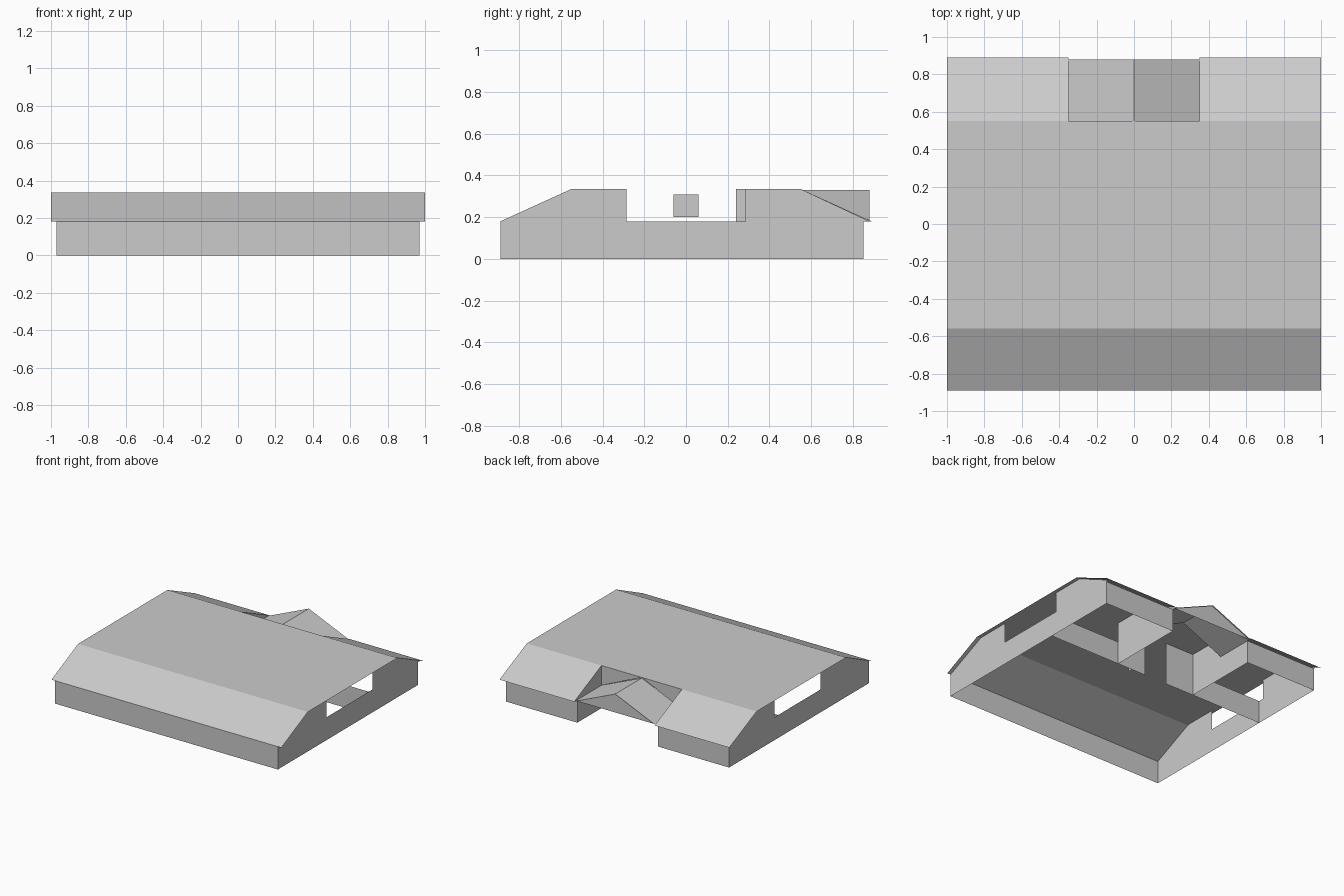
import bpy

if "Cube" in bpy.data.objects:
    bpy.data.objects.remove(bpy.data.objects["Cube"])

EAVE, TOP = 0.18, 0.335        # eave and flat roof heights
WX, RX = 0.97, 0.35            # outer wall and recess half widths
FRONT, BACK, INNER = -0.89, 0.85, 0.24


def sheets(name, polys):
    """Make one object from flat polygons."""
    verts, faces = [], []
    for p in polys:
        faces.append(list(range(len(verts), len(verts) + len(p))))
        verts += p
    me = bpy.data.meshes.new(name)
    me.from_pydata(verts, [], faces)
    ob = bpy.data.objects.new(name, me)
    bpy.context.collection.objects.link(ob)
    return ob


def wall(x0, y0, x1, y1, z0=0.0, z1=EAVE):
    """Upright rectangle between two plan points."""
    return [(x0, y0, z0), (x1, y1, z0), (x1, y1, z1), (x0, y0, z1)]


def at_x(x, profile):
    return [(x, y, z) for y, z in profile]


def at_y(y, profile):
    return [(x, y, z) for x, z in profile]


# Front wall
sheets("front_wall", [wall(-WX, FRONT, WX, FRONT)])

for s, side in ((-1, "left"), (1, "right")):
    # Low outer walls and the walls around the back wing
    sheets(side + "_low_walls", [
        wall(s * WX, FRONT, s * WX, BACK),
        wall(s * WX, BACK, s * RX, BACK),
        wall(s * RX, BACK, s * RX, INNER),
        wall(s * RX, INNER, s * WX, INNER)])
    # Upper side walls either side of the opening
    sheets(side + "_upper_walls", [
        at_x(s * WX, [(-0.89, EAVE), (-0.285, EAVE), (-0.285, TOP), (-0.55, TOP)]),
        at_x(s * WX, [(0.285, EAVE), (0.88, EAVE), (0.55, TOP), (0.285, TOP)])])
    # Recess side up to the roof
    sheets(side + "_recess_side", [
        at_x(s * RX, [(INNER, EAVE), (0.89, EAVE), (0.55, TOP), (INNER, TOP)])])
    # Entrance wall beside the doorway
    sheets(side + "_entrance_wall", [wall(s * RX, INNER, s * 0.1, INNER, 0, TOP)])
    # Back slope of the wing
    sheets(side + "_back_slope", [[(s * RX, 0.55, TOP), (s, 0.55, TOP),
                                   (s, 0.89, EAVE), (s * RX, 0.89, EAVE)]])
    # Porch roof slope and the triangle above it
    sheets(side + "_porch_roof", [
        [(0, 0.55, 0.33), (0, 0.88, 0.33), (s * RX, 0.88, EAVE), (s * RX, 0.55, EAVE)],
        at_y(0.55, [(0, TOP), (s * RX, TOP), (s * RX, EAVE)])])

# Flat roof with the front slope
sheets("main_roof", [
    [(-1, -0.56, TOP), (1, -0.56, TOP), (1, 0.55, TOP), (-1, 0.55, TOP)],
    [(-1, -0.89, EAVE), (1, -0.89, EAVE), (1, -0.56, TOP), (-1, -0.56, TOP)]])

# Porch gable end
sheets("porch_gable", [at_y(0.87, [(-RX, EAVE), (RX, EAVE), (0, 0.33)])])

# Small panel seen through the side openings
sheets("inner_panel", [wall(0, -0.06, 0, 0.06, 0.2, 0.31)])
